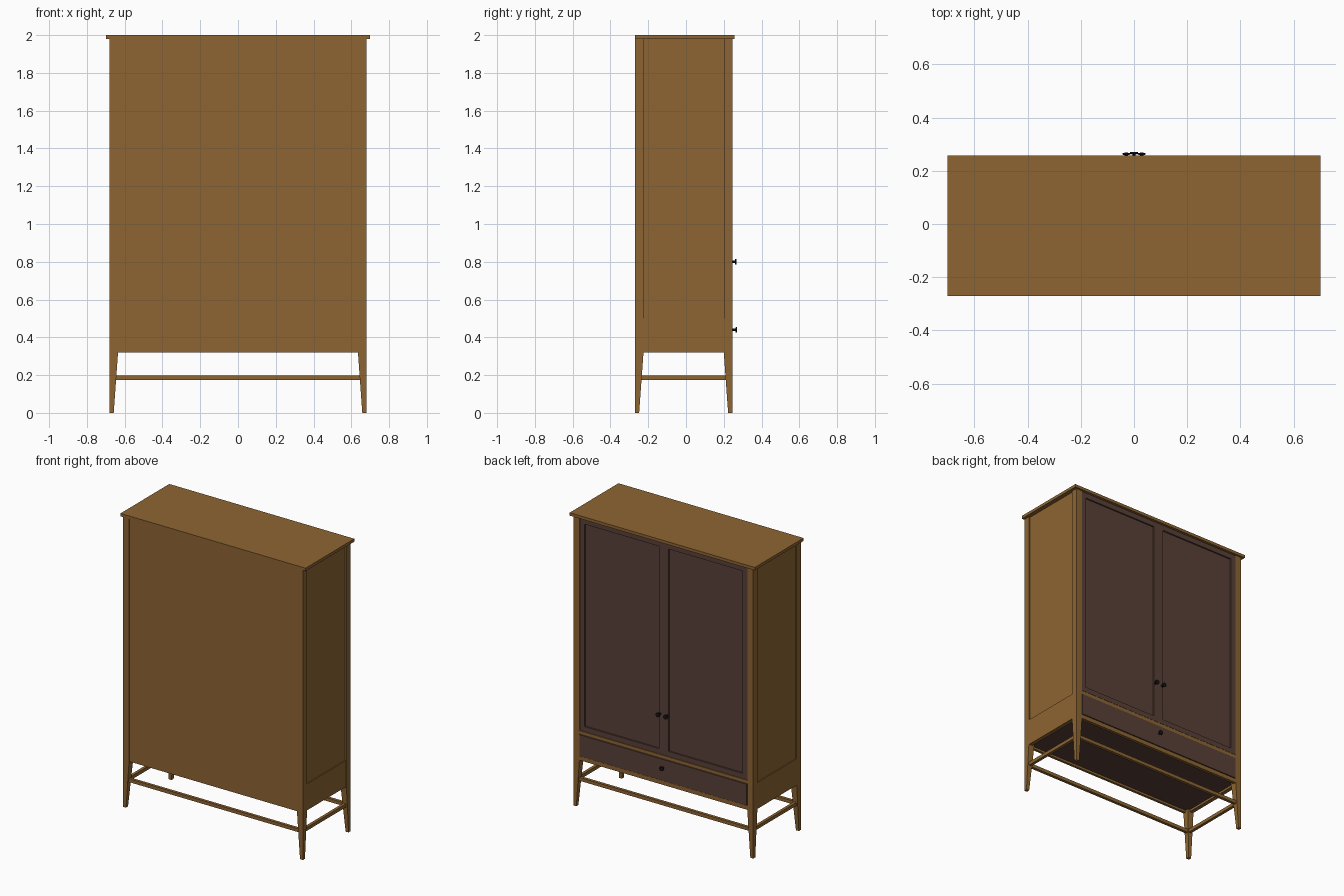
import bpy, bmesh, math
from mathutils import Matrix, Vector

if "Cube" in bpy.data.objects:
    bpy.data.objects.remove(bpy.data.objects["Cube"])


def material(name, rgb):
    m = bpy.data.materials.new(name)
    m.diffuse_color = (*rgb, 1)
    m.use_nodes = True
    m.node_tree.nodes["Principled BSDF"].inputs["Base Color"].default_value = m.diffuse_color
    return m


WOOD = material("oak", (0.27, 0.13, 0.032))
DARK = material("dark_brown", (0.10, 0.052, 0.04))
BLACK = material("black_metal", (0.008, 0.008, 0.008))


def finish(bm, name, mat):
    bmesh.ops.recalc_face_normals(bm, faces=bm.faces)
    me = bpy.data.meshes.new(name)
    bm.to_mesh(me)
    bm.free()
    me.materials.append(mat)
    ob = bpy.data.objects.new(name, me)
    bpy.context.collection.objects.link(ob)
    return ob


def box(name, x, y, z, mat=WOOD):
    bm = bmesh.new()
    lo, hi = Vector((x[0], y[0], z[0])), Vector((x[1], y[1], z[1]))
    bmesh.ops.create_cube(bm, size=1, matrix=Matrix.Translation((lo + hi) / 2)
                          @ Matrix.Diagonal((*(hi - lo), 1)))
    return finish(bm, name, mat)


def leg(name, sx, y_out, sy):
    # full-height post whose two inner faces taper below the cabinet
    bm = bmesh.new()
    rings = []
    for z, w in ((0, 0.022), (0.32, 0.045), (1.98, 0.045)):
        rings.append([bm.verts.new((sx * (0.68 - a * w), y_out - sy * b * w, z))
                      for a, b in ((0, 0), (1, 0), (1, 1), (0, 1))])
    for r, s in zip(rings, rings[1:]):
        for i in range(4):
            j = (i + 1) % 4
            bm.faces.new((r[i], r[j], s[j], s[i]))
    bm.faces.new(rings[0])
    bm.faces.new(rings[-1])
    finish(bm, name, WOOD)


def door(name, x0, x1):
    # slab with an inset recessed panel on the outer face
    ob = box(name, (x0, x1), (0.222, 0.242), (0.524, 1.978), DARK)
    bm = bmesh.new()
    bm.from_mesh(ob.data)
    bm.faces.ensure_lookup_table()
    face = max(bm.faces, key=lambda f: f.calc_center_median().y)
    bmesh.ops.inset_region(bm, faces=[face], thickness=0.05)
    bmesh.ops.inset_region(bm, faces=[face], thickness=0.0005)
    bmesh.ops.translate(bm, verts=face.verts, vec=(0, -0.01, 0))
    bm.to_mesh(ob.data)
    bm.free()


def knob(name, x, y, z):
    # lathe profile (radius, height) turned around the y axis
    profile = ((0, 0), (0.009, 0), (0.006, 0.004), (0.006, 0.016),
               (0.015, 0.019), (0.015, 0.025), (0, 0.026))
    bm = bmesh.new()
    vs = [bm.verts.new((x + r, y + h, z)) for r, h in profile]
    es = [bm.edges.new(p) for p in zip(vs, vs[1:])]
    bmesh.ops.spin(bm, geom=vs + es, cent=(x, y, z), axis=(0, 1, 0),
                   angle=2 * math.pi, steps=20)
    bmesh.ops.remove_doubles(bm, verts=bm.verts, dist=1e-5)
    ob = finish(bm, name, BLACK)
    bpy.context.view_layer.objects.active = ob
    ob.select_set(True)
    bpy.ops.object.shade_smooth_by_angle()
    ob.select_set(False)


# top board
box("top_board", (-0.70, 0.70), (-0.27, 0.257), (1.98, 2.0))

# plain panel, base and door-side rails
box("plain_panel", (-0.637, 0.637), (-0.267, -0.25), (0.32, 1.98))
box("base_board", (-0.66, 0.66), (-0.25, 0.222), (0.335, 0.35), DARK)
box("bottom_rail", (-0.637, 0.637), (0.222, 0.243), (0.32, 0.348))
box("middle_rail", (-0.637, 0.637), (0.20, 0.243), (0.499, 0.522))

# legs, side panels and low stretchers
for side, sx in (("left", -1), ("right", 1)):
    leg("front_leg_" + side, sx, -0.27, -1)
    leg("back_leg_" + side, sx, 0.245, 1)

    def span(a, b):
        return sorted((sx * a, sx * b))
    box("side_panel_" + side, span(0.65, 0.671), (-0.227, 0.202), (0.50, 1.98))
    box("side_apron_" + side, span(0.65, 0.677), (-0.227, 0.202), (0.32, 0.50))
    box("side_stretcher_" + side, span(0.65, 0.67), (-0.236, 0.211), (0.175, 0.198))
box("front_stretcher", (-0.65, 0.65), (-0.26, -0.24), (0.175, 0.198))
box("back_stretcher", (-0.65, 0.65), (0.215, 0.235), (0.175, 0.198))

# doors, drawer and knobs
door("door_left", -0.634, -0.001)
door("door_right", 0.001, 0.634)
box("drawer_front", (-0.632, 0.632), (0.22, 0.247), (0.351, 0.496), DARK)
knob("door_knob_left", -0.029, 0.242, 0.80)
knob("door_knob_right", 0.029, 0.242, 0.80)
knob("drawer_knob", 0, 0.245, 0.44)
